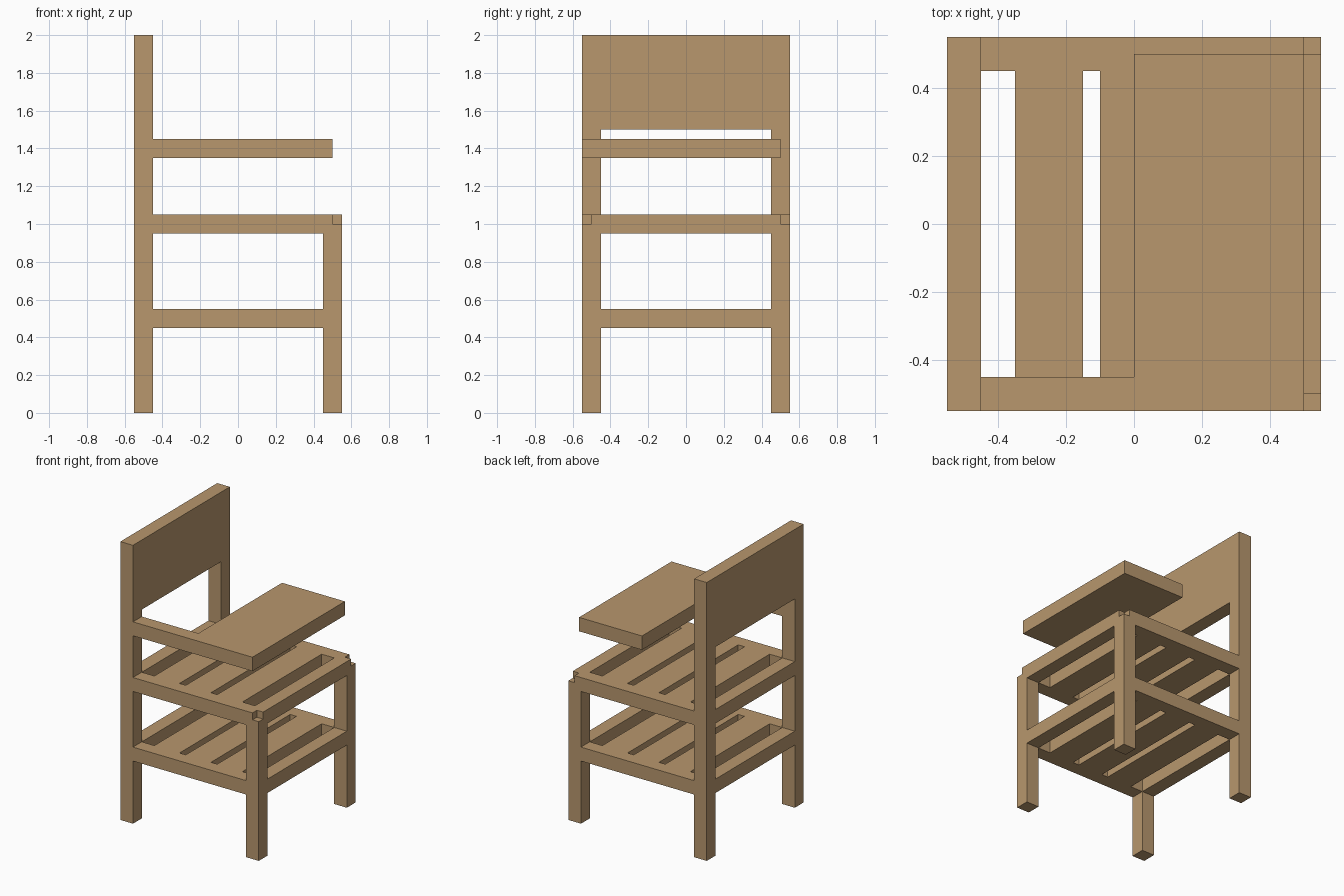
import bpy

if "Cube" in bpy.data.objects:
    bpy.data.objects.remove(bpy.data.objects["Cube"])

wood = bpy.data.materials.new("wood")
wood.diffuse_color = (0.48, 0.31, 0.155, 1)
wood.use_nodes = True
wood.node_tree.nodes["Principled BSDF"].inputs["Base Color"].default_value = wood.diffuse_color


def box(name, x, y, z):
    """Box from (min, max) ranges along each axis."""
    bpy.ops.mesh.primitive_cube_add(size=1)
    ob = bpy.context.object
    ob.name = name
    ob.location = [(a + b) / 2 for a, b in (x, y, z)]
    ob.scale = [b - a for a, b in (x, y, z)]
    bpy.ops.object.transform_apply(location=True, rotation=False, scale=True)
    ob.data.materials.append(wood)
    return ob


def side(s):
    """Outer 0.1 wide strip on the negative or positive side."""
    return (0.45, 0.55) if s > 0 else (-0.55, -0.45)


# Legs: tall back posts, short front legs
for s in (-1, 1):
    box("back_post", side(-1), side(s), (0, 2))
    box("front_leg", side(1), side(s), (0, 1))

# Backrest panel between the posts
box("backrest", side(-1), (-0.45, 0.45), (1.5, 2))

# Slatted lower shelf and seat; seat rails end at the leg centres, leaving corner notches
for part, z, end in (("shelf", (0.45, 0.55), 0.45), ("seat", (0.95, 1.05), 0.5)):
    for s in (-1, 1):
        box(part + "_side_rail", (-0.45, end), side(s), z)
    box(part + "_front_rail", side(1), (-end, end), z)
    box(part + "_back_rail", side(-1), (-0.45, 0.45), z)
    for x in (-0.25, 0, 0.25):
        box(part + "_slat", (x - 0.1, x + 0.1), (-0.45, 0.45), z)

# Single armrest carrying the writing tablet
box("armrest", (-0.45, 0.5), side(-1), (1.35, 1.45))
box("writing_tablet", (0, 0.5), (-0.45, 0.5), (1.35, 1.45))
